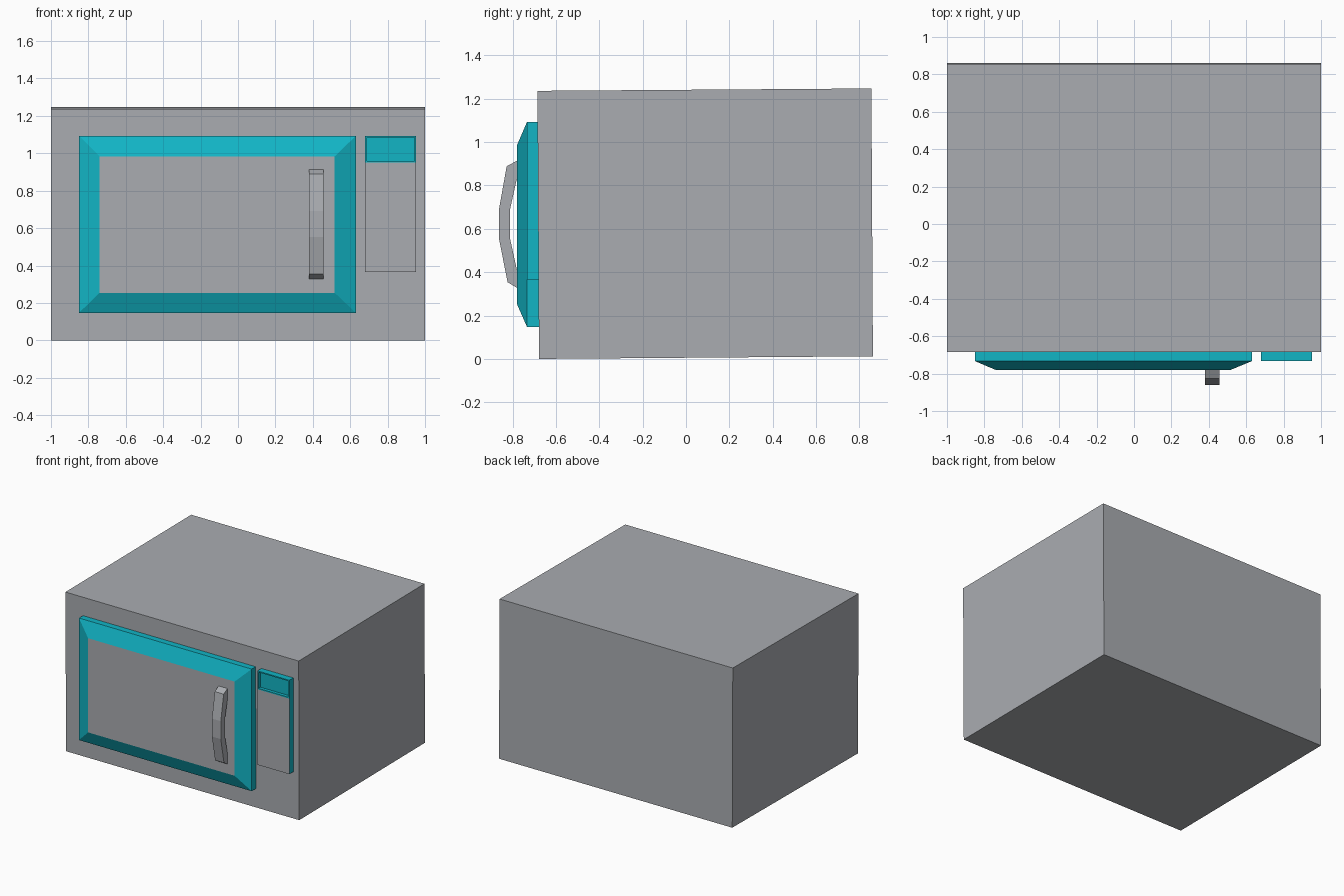
import bpy, bmesh
from mathutils import Vector

if "Cube" in bpy.data.objects:
    bpy.data.objects.remove(bpy.data.objects["Cube"])


def material(name, rgb):
    m = bpy.data.materials.new(name)
    m.diffuse_color = (*rgb, 1)
    m.use_nodes = True
    m.node_tree.nodes["Principled BSDF"].inputs["Base Color"].default_value = m.diffuse_color
    return m


GRAY = material("gray", (0.40, 0.415, 0.44))
TEAL = material("teal", (0.006, 0.46, 0.56))


def finish(name, bm, mats):
    bmesh.ops.recalc_face_normals(bm, faces=bm.faces)
    me = bpy.data.meshes.new(name)
    bm.to_mesh(me)
    bm.free()
    for m in mats:
        me.materials.append(m)
    ob = bpy.data.objects.new(name, me)
    bpy.context.collection.objects.link(ob)
    return ob


def extrude_profile(bm, pts, x0, x1):
    """Side profile of (y, z) points swept along x."""
    f = bm.faces.new([bm.verts.new((x0, y, z)) for y, z in pts])
    new = bmesh.ops.extrude_face_region(bm, geom=[f])["geom"]
    verts = [v for v in new if isinstance(v, bmesh.types.BMVert)]
    bmesh.ops.translate(bm, verts=verts, vec=(x1 - x0, 0, 0))


def rings(bm, sections):
    """Stack of rectangles (x0, x1, z0, z1, y) joined into a closed solid."""
    prev, front = None, None
    for x0, x1, z0, z1, y in sections:
        ring = [bm.verts.new(p) for p in
                ((x0, y, z0), (x1, y, z0), (x1, y, z1), (x0, y, z1))]
        if prev:
            for i in range(4):
                j = (i + 1) % 4
                bm.faces.new((prev[i], prev[j], ring[j], ring[i]))
        else:
            bm.faces.new(ring)
        prev = ring
    return bm.faces.new(prev)


# Casing: box with a very slight backward tilt
bm = bmesh.new()
extrude_profile(bm, [(-0.678, 0.0), (0.862, 0.012), (0.855, 1.247), (-0.685, 1.236)], -1, 1)
finish("casing", bm, [GRAY])

# Door: teal slab with chamfered frame and gray front pane
bm = bmesh.new()
pane = rings(bm, [(-0.85, 0.63, 0.147, 1.093, -0.66),
                  (-0.85, 0.63, 0.147, 1.093, -0.733),
                  (-0.74, 0.517, 0.254, 0.984, -0.78)])
pane.material_index = 1
finish("door", bm, [TEAL, GRAY])

# Control panel: teal block, gray lower front, recessed display on top
bm = bmesh.new()
rings(bm, [(0.68, 0.953, 0.365, 1.093, -0.66),
           (0.68, 0.953, 0.365, 1.093, -0.733)])
bmesh.ops.bisect_plane(bm, geom=bm.verts[:] + bm.edges[:] + bm.faces[:],
                       plane_co=(0, 0, 0.95), plane_no=(0, 0, 1))
bmesh.ops.recalc_face_normals(bm, faces=bm.faces)
fronts = [f for f in bm.faces if f.normal.y < -0.9]
for f in fronts:
    if f.calc_center_median().z < 0.95:
        f.material_index = 1
    else:
        bmesh.ops.inset_region(bm, faces=[f], thickness=0.013)
        inner = bmesh.ops.extrude_face_region(bm, geom=[f])["geom"]
        bmesh.ops.translate(bm, vec=Vector((0, 0.025, 0)),
                            verts=[v for v in inner if isinstance(v, bmesh.types.BMVert)])
        if f.is_valid:
            bmesh.ops.delete(bm, geom=[f], context='FACES_ONLY')
finish("control_panel", bm, [TEAL, GRAY])

# Handle: bowed bar in front of the door
bm = bmesh.new()
extrude_profile(bm, [(-0.77, 0.919), (-0.827, 0.888), (-0.862, 0.692), (-0.862, 0.553),
                     (-0.823, 0.354), (-0.77, 0.322), (-0.77, 0.365),
                     (-0.811, 0.553), (-0.811, 0.692), (-0.77, 0.875)], 0.38, 0.456)
finish("handle", bm, [GRAY])
